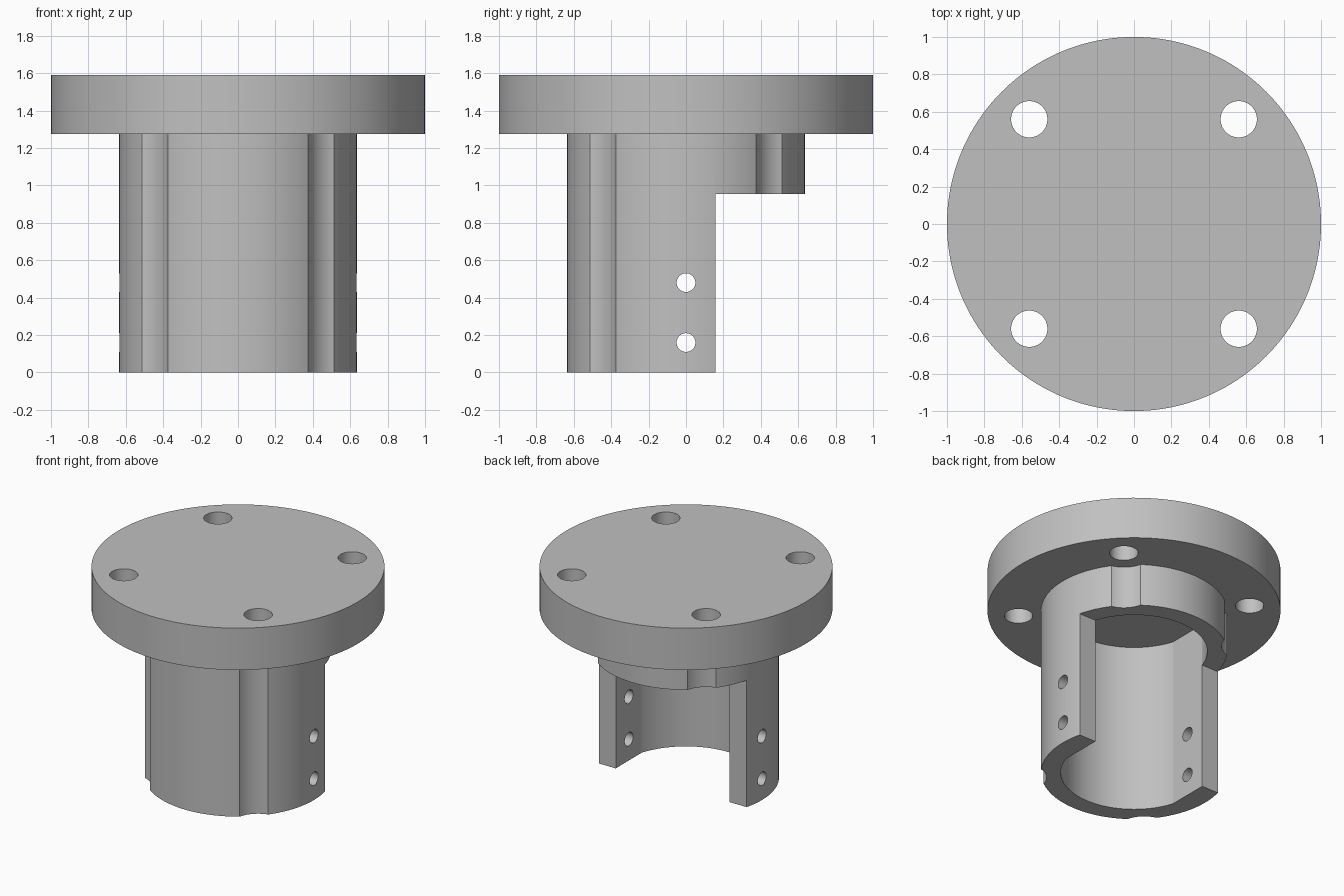
import bpy, bmesh
from mathutils import Matrix

cube = bpy.data.objects.get("Cube")
if cube:
    bpy.data.objects.remove(cube, do_unlink=True)

FLANGE_BOTTOM, FLANGE_TOP = 1.275, 1.59
BARREL_R, BORE_R, BORE_FLAT = 0.635, 0.5, 0.476
BOLT = 0.56                      # bolt hole offset along x and y
CUT_Y, CUT_Z = 0.157, 0.955      # rear opening

grey = bpy.data.materials.new("plain grey")
grey.use_nodes = True
colour = (0.53, 0.53, 0.53, 1)
grey.diffuse_color = colour
grey.node_tree.nodes["Principled BSDF"].inputs["Base Color"].default_value = colour


def make_object(name, bm):
    mesh = bpy.data.meshes.new(name)
    bm.to_mesh(mesh)
    bm.free()
    mesh.materials.append(grey)
    obj = bpy.data.objects.new(name, mesh)
    bpy.context.collection.objects.link(obj)
    return obj


def cylinder(name, radius, low, high, x=0, y=0, sides=128):
    bm = bmesh.new()
    bmesh.ops.create_cone(bm, cap_ends=True, segments=sides, radius1=radius,
                          radius2=radius, depth=high - low,
                          matrix=Matrix.Translation((x, y, (low + high) / 2)))
    return make_object(name, bm)


def box(name, low, high):
    bm = bmesh.new()
    bmesh.ops.create_cube(bm, size=1)
    for v in bm.verts:
        v.co = [a if c < 0 else b for c, a, b in zip(v.co, low, high)]
    return make_object(name, bm)


def combine(target, tool, operation="DIFFERENCE"):
    """Apply a boolean and throw the tool away."""
    mod = target.modifiers.new("combine", "BOOLEAN")
    mod.operation, mod.object, mod.solver = operation, tool, "EXACT"
    bpy.context.view_layer.update()
    graph = bpy.context.evaluated_depsgraph_get()
    mesh = bpy.data.meshes.new_from_object(target.evaluated_get(graph))
    target.modifiers.clear()
    target.data = mesh
    bpy.data.objects.remove(tool, do_unlink=True)


# Barrel, sunk slightly into the flange
hub = cylinder("flanged_hub", BARREL_R, 0, FLANGE_BOTTOM + 0.05)

# Bore with a flat on each side
bore = cylinder("bore_cutter", BORE_R, -0.1, 1.5)
combine(bore, box("bore_flats", (-BORE_FLAT, -1, -1), (BORE_FLAT, 1, 2)), "INTERSECT")
combine(hub, bore)

# Rear opening
combine(hub, box("opening_cutter", (-1, CUT_Y, -1), (1, 1, CUT_Z)))

# Cross pin holes through both side walls
for z in (0.16, 0.48):
    pin = cylinder("pin_cutter", 0.05, -1, 1, sides=48)
    pin.data.transform(Matrix.Translation((0, 0, z)) @ Matrix.Rotation(1.570796, 4, "Y"))
    combine(hub, pin)

corners = [(sx * BOLT, sy * BOLT) for sx in (-1, 1) for sy in (-1, 1)]

# Bolt head clearance grooves down the barrel
for x, y in corners:
    combine(hub, cylinder("groove_cutter", 0.192, -0.1, 1.5, x, y))

# Flange with four bolt holes
flange = cylinder("flange", 1, FLANGE_BOTTOM, FLANGE_TOP, sides=160)
for x, y in corners:
    combine(flange, cylinder("bolt_cutter", 0.097, 1, 2, x, y, 64))
combine(hub, flange, "UNION")

# One colour, smooth walls and crisp edges
hub.data.name = "flanged_hub"
hub.data.materials.clear()
hub.data.materials.append(grey)
for face in hub.data.polygons:
    face.material_index = 0
bpy.ops.object.select_all(action="DESELECT")
hub.select_set(True)
bpy.context.view_layer.objects.active = hub
bpy.ops.object.shade_smooth_by_angle(angle=0.26)
